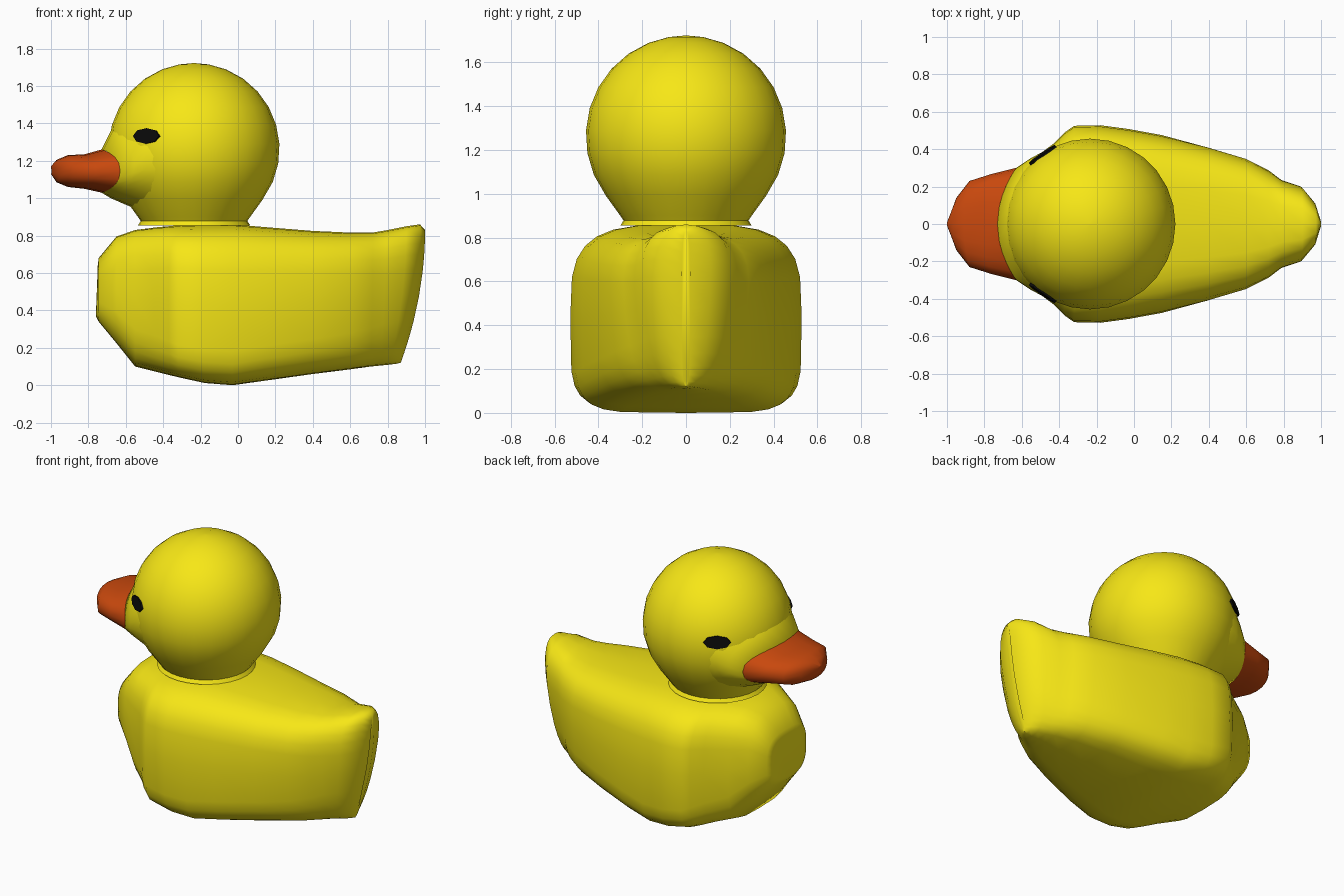
import bpy, bmesh, math
from mathutils import Vector

if "Cube" in bpy.data.objects:
    bpy.data.objects.remove(bpy.data.objects["Cube"])


def material(name, rgb):
    m = bpy.data.materials.new(name)
    m.diffuse_color = (*rgb, 1)
    m.use_nodes = True
    m.node_tree.nodes["Principled BSDF"].inputs["Base Color"].default_value = m.diffuse_color
    return m


YELLOW = material("yellow", (0.93, 0.80, 0.008))
ORANGE = material("orange", (0.58, 0.065, 0.004))
BLACK = material("black", (0.003, 0.003, 0.003))


def finish(obj, mat, angle=40):
    obj.data.materials.append(mat)
    bpy.ops.object.select_all(action='DESELECT')
    obj.select_set(True)
    bpy.context.view_layer.objects.active = obj
    bpy.ops.object.shade_smooth_by_angle(angle=math.radians(angle))


def loft(name, rings, mat, angle=40):
    """Skin a list of equal-length point rings and cap both ends."""
    bm = bmesh.new()
    loops = [[bm.verts.new(p) for p in ring] for ring in rings]
    for a, b in zip(loops, loops[1:]):
        for i in range(len(a)):
            j = (i + 1) % len(a)
            bm.faces.new((a[i], a[j], b[j], b[i]))
    bm.faces.new(loops[0])
    bm.faces.new(loops[-1])
    bmesh.ops.recalc_face_normals(bm, faces=bm.faces)
    mesh = bpy.data.meshes.new(name)
    bm.to_mesh(mesh)
    bm.free()
    obj = bpy.data.objects.new(name, mesh)
    bpy.context.collection.objects.link(obj)
    finish(obj, mat, angle)


def section(x, w, zb, zt, n, low=None, lean=0.0, bow=0.0, taper=0.0, count=28):
    """Rounded-box section across x; n and low set the squareness above and below.
    lean tilts it with height, bow sweeps its sides back, taper narrows its foot."""
    ring = []
    for i in range(count):
        a = 2 * math.pi * i / count
        c, s = math.cos(a), math.sin(a)
        e = 2 / (low if low and s < 0 else n)
        u = math.copysign(abs(c) ** e, c)
        v = math.copysign(abs(s) ** e, s)
        t = (v + 1) / 2
        ring.append((x + lean * (1 - (1 - t) ** 2) + bow * u * u,
                     w * u * (1 - taper * (1 - t)), zb + (zt - zb) * t))
    return ring


# Body: chest to upturned tail
# (x, half width, bottom, top, upper squareness, lower squareness, lean, bow, taper)
body = [
    (-0.76, 0.16, 0.37, 0.64, 3.0, 3.0, 0.01), (-0.745, 0.21, 0.34, 0.68, 3.0, 3.0),
    (-0.65, 0.275, 0.225, 0.795, 3.2, 3.4), (-0.55, 0.34, 0.10, 0.83, 3.4, 3.8),
    (-0.43, 0.43, 0.07, 0.845, 3.5, 4.5), (-0.37, 0.49, 0.055, 0.85, 3.6, 5),
    (-0.32, 0.525, 0.043, 0.855, 3.6, 5.5),
    (-0.18, 0.528, 0.012, 0.86, 3.6, 5.5), (-0.03, 0.508, 0.0, 0.86, 3.6, 5.5),
    (0.15, 0.475, 0.025, 0.845, 3.6, 5), (0.40, 0.42, 0.06, 0.825, 3.5, 4.5, 0, 0, 0.06),
    (0.60, 0.37, 0.085, 0.816, 3.4, 4, 0, 0, 0.16), (0.71, 0.315, 0.10, 0.816, 3.2, 3.5, 0.01, 0, 0.24),
    (0.76, 0.265, 0.105, 0.828, 3.0, 3.2, 0.03, 0, 0.30), (0.81, 0.23, 0.11, 0.85, 3.0, 3, 0.09, 0, 0.36),
    (0.848, 0.13, 0.115, 0.86, 3.0, 3, 0.125, 0, 0.36), (0.87, 0.02, 0.12, 0.83, 3.0, 3, 0.13),
]
loft("body", [section(*s) for s in body], YELLOW, 60)

# Head: ball running down into the neck
HEAD, R = Vector((-0.235, 0, 1.265)), 0.457
profile = [(R * math.sin(a), HEAD.z + R * math.cos(a))
           for a in (math.radians(d) for d in (1, 10, 22, 35, 48, 61, 74, 87, 100, 113))]
profile += [(0.365, 0.99), (0.30, 0.90), (0.285, 0.878), (0.30, 0.855)]
loft("head", [[(HEAD.x + r * math.cos(2 * math.pi * i / 28),
                r * math.sin(2 * math.pi * i / 28), z) for i in range(28)]
              for r, z in profile], YELLOW)

# Cheeks: yellow blend from the head to the beak
cheeks = [(-0.49, 0.40, 0.92, 1.54, 2.1), (-0.60, 0.385, 0.965, 1.46, 2.1),
          (-0.68, 0.35, 1.00, 1.36, 2.2), (-0.73, 0.30, 1.03, 1.26, 2.5)]
bows = (0.06, 0.11, 0.125, 0.10)
loft("cheeks", [section(*s, bow=b) for s, b in zip(cheeks, bows)], YELLOW, 60)

# Beak: flattened taper to a rounded tip
beak = [(-0.73, 0.30, 1.03, 1.26, 2.5), (-0.82, 0.268, 1.05, 1.235, 2.5),
        (-0.91, 0.23, 1.06, 1.23, 2.5), (-0.97, 0.14, 1.085, 1.205, 2.4),
        (-1.00, 0.03, 1.13, 1.17, 2.2)]
bows = (0.10, 0.06, 0.03, 0.02, 0.01)
loft("beak", [section(*s, bow=b, count=20) for s, b in zip(beak, bows)], ORANGE)

# Eyes: flat octagonal ovals on each side of the head
for side, label in ((1, "left"), (-1, "right")):
    n = Vector((-0.56, 0.814 * side, 0.148)).normalized()
    bpy.ops.mesh.primitive_cylinder_add(vertices=8, radius=1, depth=1, location=HEAD + n * 0.449)
    eye = bpy.context.object
    eye.name = f"eye_{label}"
    eye.rotation_mode = 'QUATERNION'
    eye.rotation_quaternion = n.to_track_quat('Z', 'Y')
    eye.scale = (0.084, 0.042, 0.022)
    finish(eye, BLACK)
